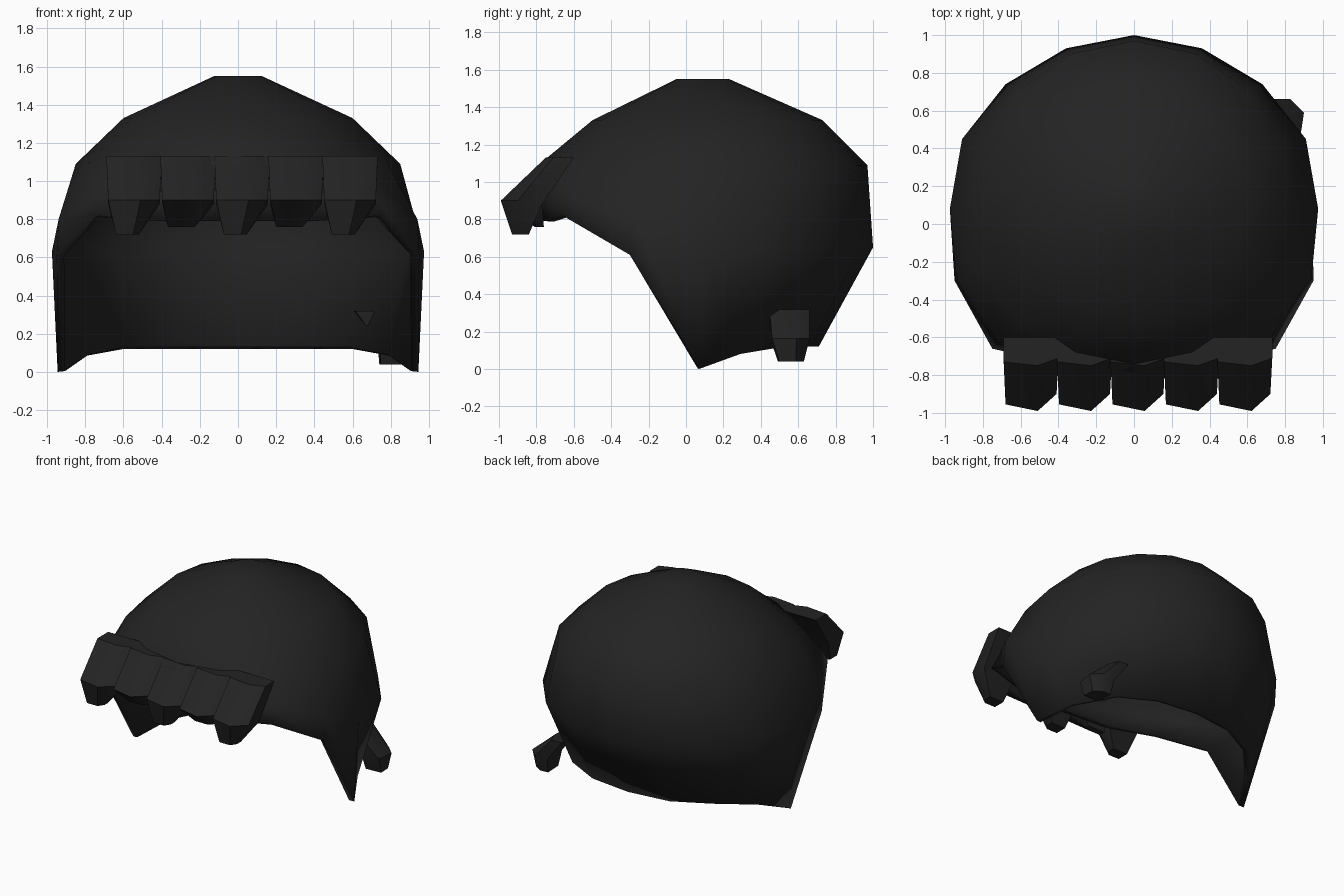
import bpy, bmesh, math
from mathutils import Matrix

if "Cube" in bpy.data.objects:
    bpy.data.objects.remove(bpy.data.objects["Cube"])

black = bpy.data.materials.new("soft black")
black.diffuse_color = (0.017, 0.017, 0.017, 1)
black.use_nodes = True
black.node_tree.nodes["Principled BSDF"].inputs["Base Color"].default_value = black.diffuse_color


def finish(name, bm, angle):
    bmesh.ops.recalc_face_normals(bm, faces=bm.faces)
    mesh = bpy.data.meshes.new(name)
    bm.to_mesh(mesh)
    bm.free()
    mesh.materials.append(black)
    ob = bpy.data.objects.new(name, mesh)
    bpy.context.collection.objects.link(ob)
    bpy.ops.object.select_all(action='DESELECT')
    ob.select_set(True)
    bpy.context.view_layer.objects.active = ob
    bpy.ops.object.shade_smooth_by_angle(angle=math.radians(angle))
    return ob


def loft(bm, rings, cap_start=False, cap_end=False):
    rows = [[bm.verts.new(p) for p in r] for r in rings]
    n = len(rows[0])
    for a, b in zip(rows, rows[1:]):
        for i in range(n):
            j = (i + 1) % n
            bm.faces.new((a[i], a[j], b[j], b[i]))
    if cap_start:
        bm.faces.new(rows[0])
    if cap_end:
        bm.faces.new(rows[-1])


def mirrored(half):
    # back to front down the right side, then up the left side
    return half + [(-x, y, z) for x, y, z in half[-2:0:-1]]


def ellipse(rx, ry, z, cy=0.1):
    return mirrored([(rx * math.sin(k * math.pi / 8), cy + ry * math.cos(k * math.pi / 8), z)
                     for k in range(9)])


# hair cap: open shell, lower edge dips to a point at each side
rim = mirrored([(0, .71, .12), (.33, .67, .12), (.6, .53, .12), (.82, .29, .08), (.945, .07, 0),
                (.95, -.30, .61), (.75, -.66, .82), (.39, -.74, .79), (0, -.77, .79)])
widest = mirrored([(0, 1, .65), (.36, .93, .65), (.68, .74, .64), (.91, .45, .64), (.975, .08, .63),
                   (.94, -.28, .80), (.71, -.62, .93), (.37, -.755, .92), (0, -.8, .92)])
bm = bmesh.new()
loft(bm, [rim, widest, ellipse(.85, .88, 1.09, .09), ellipse(.6, .615, 1.33, .115),
          ellipse(.125, .14, 1.55, .09)], cap_end=True)
cap = finish("hair_cap", bm, 60)
shell = cap.modifiers.new("thickness", 'SOLIDIFY')
shell.thickness = 0.04
shell.offset = -1


# locks: five-sided tapered wedges leaning outward
def lock(name, matrix, tip_x, tip_y, tip_z):
    l, r, ridge = -.18, .10, 0.0
    (a, b), (f, k) = tip_x, tip_y
    top = [(l, -.60, 1.13), (r + .01, -.60, 1.13), (r + .01, -.71, 1.13), (ridge, -.75, 1.13), (l, -.73, 1.13)]
    mid = [(l + .01, -.77, .88), (r, -.77, .88), (r, -.90, .90), (ridge, -.99, .90), (l + .01, -.955, .90)]
    c = (a + b) / 2
    tip = [(a, k, tip_z), (b, k, tip_z), (b, (f + k) / 2, tip_z), (c + .03, f, tip_z), (a, f, tip_z)]
    bm = bmesh.new()
    loft(bm, [top, mid, tip], True, True)
    bm.transform(matrix)
    finish(name, bm, 40)


for i in range(5):
    place = Matrix.Translation((-.51 + i * .283, 0, 0))
    if i % 2 == 0:
        lock(f"fringe_lock_{i + 1}", place, (-.13, -.01), (-.93, -.84), .72)
    else:
        lock(f"fringe_lock_{i + 1}", place, (-.14, .0), (-.81, -.76), .76)

# small stray lock at the back right
stray = (Matrix.Translation((.9, .59, .04)) @ Matrix.Rotation(math.radians(93), 4, 'Z')
         @ Matrix.Diagonal((.75, .75, .68, 1)) @ Matrix.Translation((0, .99, -.72)))
lock("stray_lock", stray, (-.12, .06), (-.95, -.78), .72)
